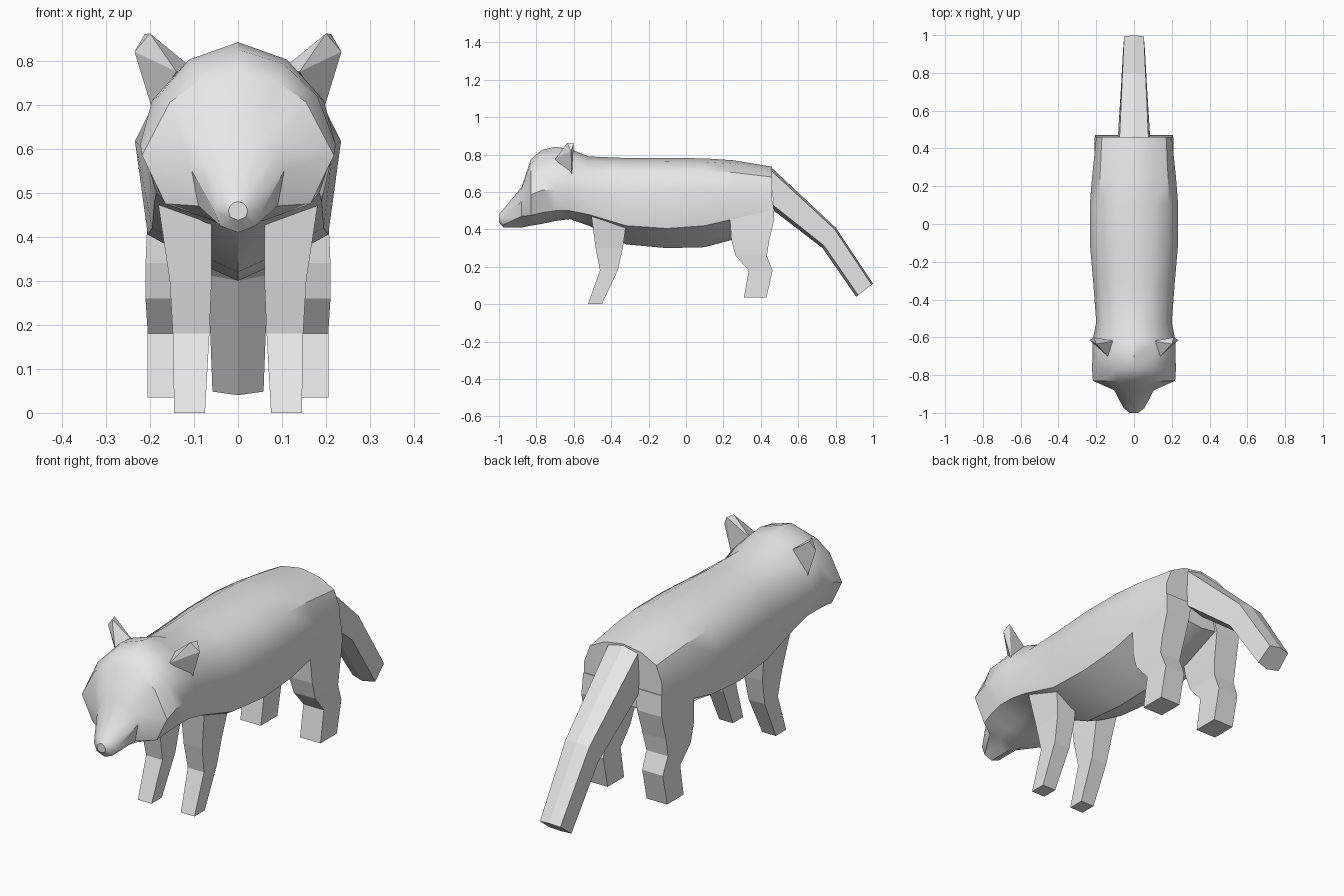
import bpy
import bmesh
import math
from mathutils import Vector

cube = bpy.data.objects.get("Cube")
if cube:
    bpy.data.objects.remove(cube, do_unlink=True)

# One plain coat colour
coat = bpy.data.materials.new("plain_grey")
coat.use_nodes = True
grey = (0.8, 0.8, 0.8, 1.0)
coat.diffuse_color = grey
coat.node_tree.nodes["Principled BSDF"].inputs["Base Color"].default_value = grey


def finish(name, bm, mirrored=False, smooth=False):
    """Turn a bmesh into a named object, optionally mirrored and smoothed."""
    bmesh.ops.recalc_face_normals(bm, faces=bm.faces)
    mesh = bpy.data.meshes.new(name)
    bm.to_mesh(mesh)
    bm.free()
    mesh.materials.append(coat)
    obj = bpy.data.objects.new(name, mesh)
    bpy.context.collection.objects.link(obj)
    if mirrored:
        mirror = obj.modifiers.new("both_sides", "MIRROR")
        mirror.use_mirror_merge = False
    if smooth:
        bpy.ops.object.select_all(action="DESELECT")
        obj.select_set(True)
        bpy.context.view_layer.objects.active = obj
        bpy.ops.object.shade_smooth_by_angle(angle=math.radians(35))
    return obj


def loft(name, rings, **options):
    """Skin a series of rings that have equal point counts and cap the ends."""
    bm = bmesh.new()
    loops = [[bm.verts.new(point) for point in ring] for ring in rings]
    count = len(loops[0])
    for near, far in zip(loops, loops[1:]):
        for i in range(count):
            j = (i + 1) % count
            bm.faces.new((near[i], near[j], far[j], far[i]))
    bm.faces.new(loops[0])
    bm.faces.new(loops[-1])
    return finish(name, bm, **options)


def symmetric(half):
    """Close a half ring, whose ends lie on the centre line, across x = 0."""
    return half + [(-x, y, z) for x, y, z in reversed(half[1:-1])]


def body_ring(y, top, ux, uz, wx, wz, lx, lz, bottom):
    """Cross-section from the spine, shoulder, flank and lower edge to the belly."""
    return symmetric([
        (0, y, top),
        (ux * 0.57, y, top + (uz - top) * 0.3),
        (ux, y, uz),
        (wx, y, wz),
        (lx, y, lz),
        (lx * 0.4, y, bottom + (lz - bottom) * 0.35),
        (0, y, bottom),
    ])


# Head and trunk: y, top, shoulder x z, flank x z, lower edge x z, bottom
head = [
    (-1.0, .48, .018, .47, .022, .46, .018, .445, .438),
    (-.975, .51, .04, .49, .055, .46, .04, .425, .41),
    (-.88, .625, .09, .595, .105, .55, .09, .47, .41),
    (-.83, .775, .155, .705, .218, .585, .165, .475, .42),
    (-.77, .825, .18, .72, .222, .61, .175, .49, .43),
    (-.7, .842, .195, .71, .22, .615, .185, .5, .445),
    (-.62, .83, .195, .71, .22, .61, .185, .5, .455),
]
trunk = [
    (-.52, .79, .165, .71, .2, .6, .19, .48, .42),
    (-.32, .782, .175, .71, .215, .6, .195, .42, .32),
    (-.1, .782, .185, .715, .234, .617, .205, .405, .3),
    (.1, .78, .185, .715, .234, .617, .205, .42, .305),
    (.25, .77, .18, .705, .222, .6, .205, .455, .345),
    (.46, .735, .17, .68, .2, .6, .2, .48, .45),
]
loft("body_and_head", [body_ring(*row) for row in head + trunk], smooth=True)


# Legs: z, front y, back y, inner x, outer x
def legs(name, levels):
    loft(name, [[(inner, front, z), (outer, front, z), (outer, back, z), (inner, back, z)]
                for z, front, back, inner, outer in levels], mirrored=True)


legs("front_legs", [
    (.5, -.51, -.31, .06, .185),
    (.3, -.483, -.338, .06, .155),
    (.18, -.46, -.365, .065, .148),
    (0, -.525, -.45, .075, .145),
])
legs("hind_legs", [
    (.55, .25, .465, .06, .2),
    (.455, .235, .472, .08, .205),
    (.34, .243, .445, .09, .21),
    (.26, .265, .432, .1, .21),
    (.18, .335, .463, .1, .205),
    (.035, .31, .43, .1, .205),
])


# Tail: upper y z, lower y z, half width
def tail_ring(top_y, top_z, low_y, low_z, width):
    top = Vector((0, top_y, top_z))
    low = Vector((0, low_y, low_z))

    def at(side, part):
        point = top.lerp(low, part)
        return (width * side, point.y, point.z)

    return symmetric([at(0, 0), at(0.9, 0.08), at(1, 0.88), at(0, 1)])


loft("tail", [tail_ring(*row) for row in [
    (.45, .737, .47, .5, .085),
    (.8, .41, .73, .3, .068),
    (1.0, .11, .91, .04, .058),
]])

# Ears: wedge hull from three base points and a thin blunt tip
bm = bmesh.new()
for point in [(.1, -.62, .78), (.195, -.61, .69), (.14, -.7, .775),
              (.2, -.635, .862), (.235, -.615, .82), (.212, -.6, .86)]:
    bm.verts.new(point)
bmesh.ops.convex_hull(bm, input=bm.verts)
finish("ears", bm, mirrored=True)
